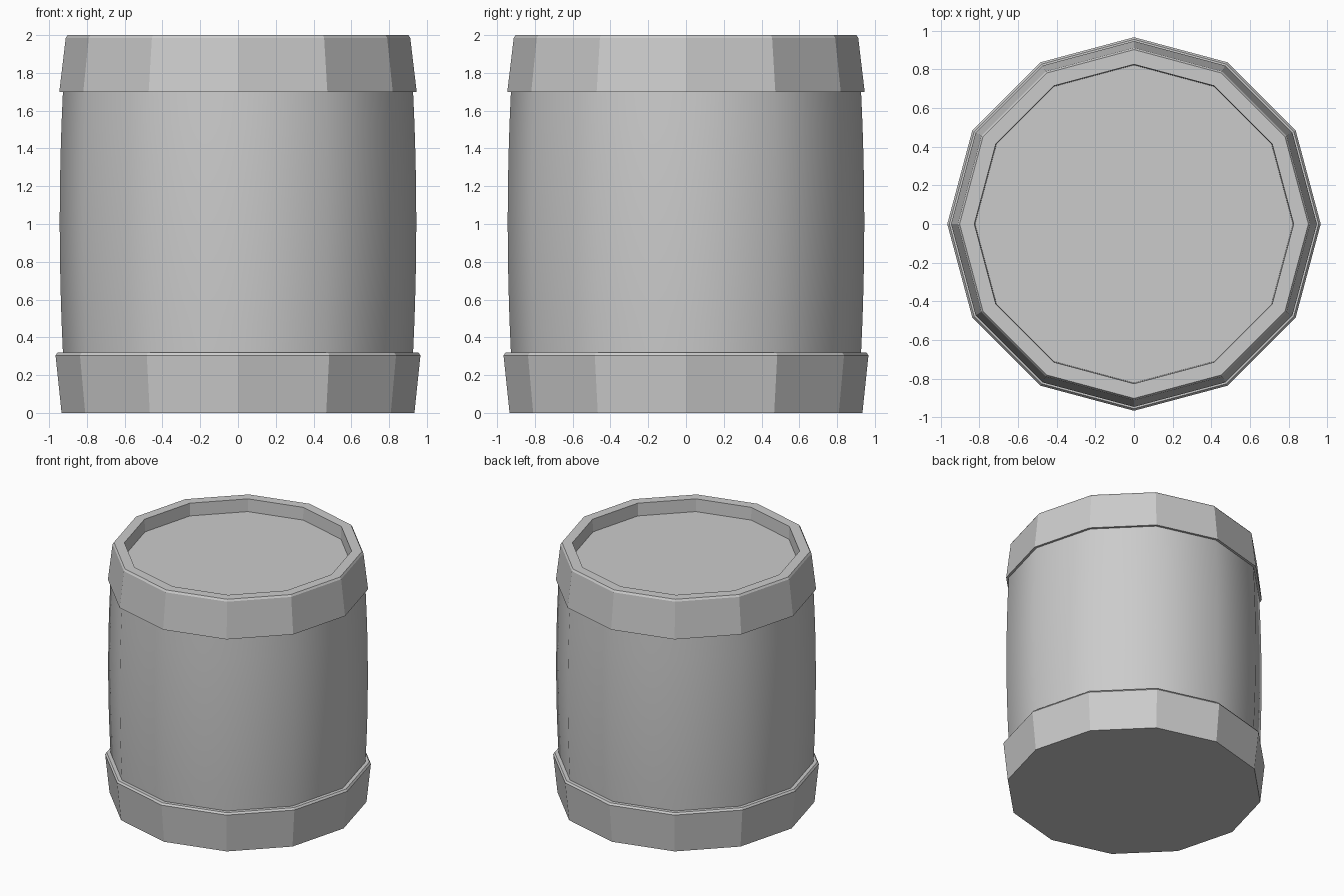
import bpy, bmesh, math

if "Cube" in bpy.data.objects:
    bpy.data.objects.remove(bpy.data.objects["Cube"])

SIDES = 12


def lathe(name, profile, smooth=False):
    """Revolve an (r, z) profile, listed so that faces point outward."""
    bm = bmesh.new()
    rings = []
    for r, z in profile:
        rings.append([bm.verts.new((r * math.cos(2 * math.pi * i / SIDES),
                                    r * math.sin(2 * math.pi * i / SIDES), z))
                      for i in range(SIDES)])
    for a, b in zip(rings, rings[1:]):
        for i in range(SIDES):
            j = (i + 1) % SIDES
            f = bm.faces.new((a[i], a[j], b[j], b[i]))
            f.smooth = smooth
    me = bpy.data.meshes.new(name)
    ob = bpy.data.objects.new(name, me)
    bpy.context.collection.objects.link(ob)
    bm.to_mesh(me)
    bm.free()
    return ob


def disc(name, r, z, up):
    """Flat polygon closing off the barrel."""
    bm = bmesh.new()
    step = 2 * math.pi / SIDES * (1 if up else -1)
    bm.faces.new([bm.verts.new((r * math.cos(step * i), r * math.sin(step * i), z))
                  for i in range(SIDES)])
    me = bpy.data.meshes.new(name)
    bm.to_mesh(me)
    bm.free()
    bpy.context.collection.objects.link(bpy.data.objects.new(name, me))


# bulging smooth-shaded body
body = []
for k in range(9):
    z = 0.32 + 1.38 * k / 8
    t = (z - 1.01) / 0.69
    body.append((0.944 - 0.017 * t * t, z))
lathe("barrel_body", body, smooth=True)

# bottom hoop with chamfered ledge
lathe("bottom_hoop", [(0.934, 0), (0.966, 0.305), (0.955, 0.32), (0.927, 0.32)])

# top hoop, rim and inner wall
lathe("top_hoop", [(0.927, 1.70), (0.946, 1.70), (0.912, 1.985), (0.902, 2.0),
                   (0.826, 2.0), (0.822, 1.90)])

# sunken lid and flat base
disc("lid", 0.822, 1.90, True)
disc("base", 0.934, 0.0, False)
